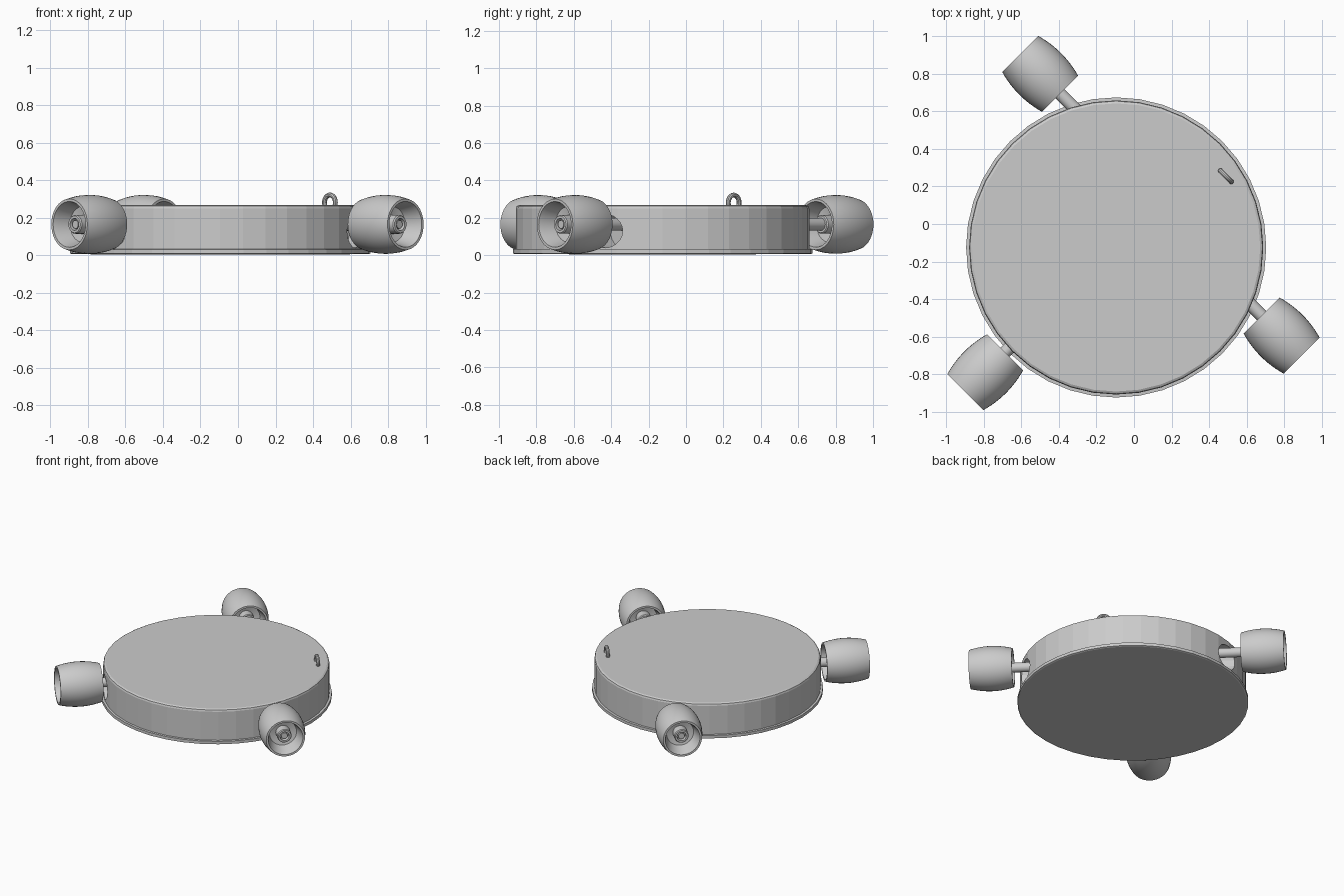
import bpy, bmesh, math
from mathutils import Matrix, Vector

cube = bpy.data.objects.get("Cube")
if cube:
    bpy.data.objects.remove(cube, do_unlink=True)

grey = bpy.data.materials.new("plain_grey")
grey.use_nodes = True
grey.diffuse_color = (0.6, 0.6, 0.6, 1)
grey.node_tree.nodes["Principled BSDF"].inputs["Base Color"].default_value = (0.6, 0.6, 0.6, 1)


def lathe(name, profile, sides, matrix, closed=False, smooth=True):
    """Spin (radius, height) points about local z."""
    bm = bmesh.new()
    rings = []
    for r, h in profile:
        if r < 1e-5:
            rings.append([bm.verts.new((0, 0, h))] * sides)
        else:
            rings.append([bm.verts.new((r * math.cos(a), r * math.sin(a), h))
                          for a in (2 * math.pi * i / sides for i in range(sides))])
    pairs = list(zip(rings, rings[1:]))
    if closed:
        pairs.append((rings[-1], rings[0]))
    for low, high in pairs:
        for i in range(sides):
            j = (i + 1) % sides
            corners = list(dict.fromkeys((low[i], low[j], high[j], high[i])))
            bm.faces.new(corners)
    bmesh.ops.recalc_face_normals(bm, faces=bm.faces)
    mesh = bpy.data.meshes.new(name)
    bm.to_mesh(mesh)
    bm.free()
    mesh.materials.append(grey)
    obj = bpy.data.objects.new(name, mesh)
    bpy.context.collection.objects.link(obj)
    obj.matrix_world = matrix
    if smooth:
        bpy.ops.object.select_all(action="DESELECT")
        obj.select_set(True)
        bpy.context.view_layer.objects.active = obj
        bpy.ops.object.shade_smooth_by_angle(angle=math.radians(35))
    return obj


def along(direction, centre):
    turn = Vector(direction).to_track_quat("Z", "Y").to_matrix().to_4x4()
    return Matrix.Translation(centre) @ turn


# Round body with a softened top edge, and the base plate
middle = Matrix.Translation((-0.095, -0.125, 0))
body = lathe("body", [(0, 0.02), (0.784, 0.02), (0.784, 0.25), (0.78, 0.262),
                      (0.768, 0.268), (0, 0.268)], 40, middle, smooth=False)
lathe("base_plate", [(0, 0.004), (0.79, 0.006), (0.8, 0.01), (0.8, 0.032),
                     (0.77, 0.034), (0, 0.034)], 40, middle, smooth=False)

# Barrel wheel section: bulged tread, flared recess and hub tube at each end
half = 0.15
tread = [(0.157 - 0.021 * (i / 6) ** 2, half * i / 6) for i in range(-6, 7)]
recess = [(0.122, 0.15), (0.112, 0.12), (0.095, 0.05), (0.05, 0.04),
          (0.05, 0.105), (0.045, 0.112), (0.032, 0.112), (0.03, 0.08)]
section = tread + recess + [(r, -h) for r, h in reversed(recess)]

wheels = {"back_right": ((-0.5, 0.8), (-1, 1)),
          "front_left": ((0.787, -0.595), (1, -1)),
          "front_right": ((-0.793, -0.79), (-1, -1))}
for side, (spot, way) in wheels.items():
    centre = Vector((*spot, 0.165))
    axis = Vector((*way, 0)).normalized()
    lathe(side + "_wheel", section, 40, along(axis, centre), closed=True)
    lathe(side + "_axle", [(0, -0.36), (0.034, -0.36), (0.034, 0.08), (0.022, 0.085),
                           (0.022, 0.105), (0, 0.105)], 20, along(axis, centre))
    # Round pocket in the body wall where the axle enters
    cutter = lathe(side + "_pocket_cutter", [(0, -0.36), (0.09, -0.36), (0.09, 0), (0, 0)],
                   24, along(axis, centre - Vector((0, 0, 0.035))), smooth=False)
    cutter.hide_render = True
    cutter.hide_set(True)
    cut = body.modifiers.new(side + "_pocket", "BOOLEAN")
    cut.operation = "DIFFERENCE"
    cut.solver = "EXACT"
    cut.object = cutter

# Apply the pockets and drop the cutters
bpy.ops.object.select_all(action="DESELECT")
bpy.context.view_layer.objects.active = body
body.select_set(True)
for mod in list(body.modifiers):
    cutter = mod.object
    bpy.ops.object.modifier_apply(modifier=mod.name)
    bpy.data.objects.remove(cutter, do_unlink=True)

# Hanging loop standing on the top face
wire = [(0.041 + 0.013 * math.cos(a), 0.013 * math.sin(a))
        for a in (math.pi * i / 5 for i in range(10))]
lathe("top_loop", wire, 24, along((1, 1, 0), (0.49, 0.255, 0.281)), closed=True)
